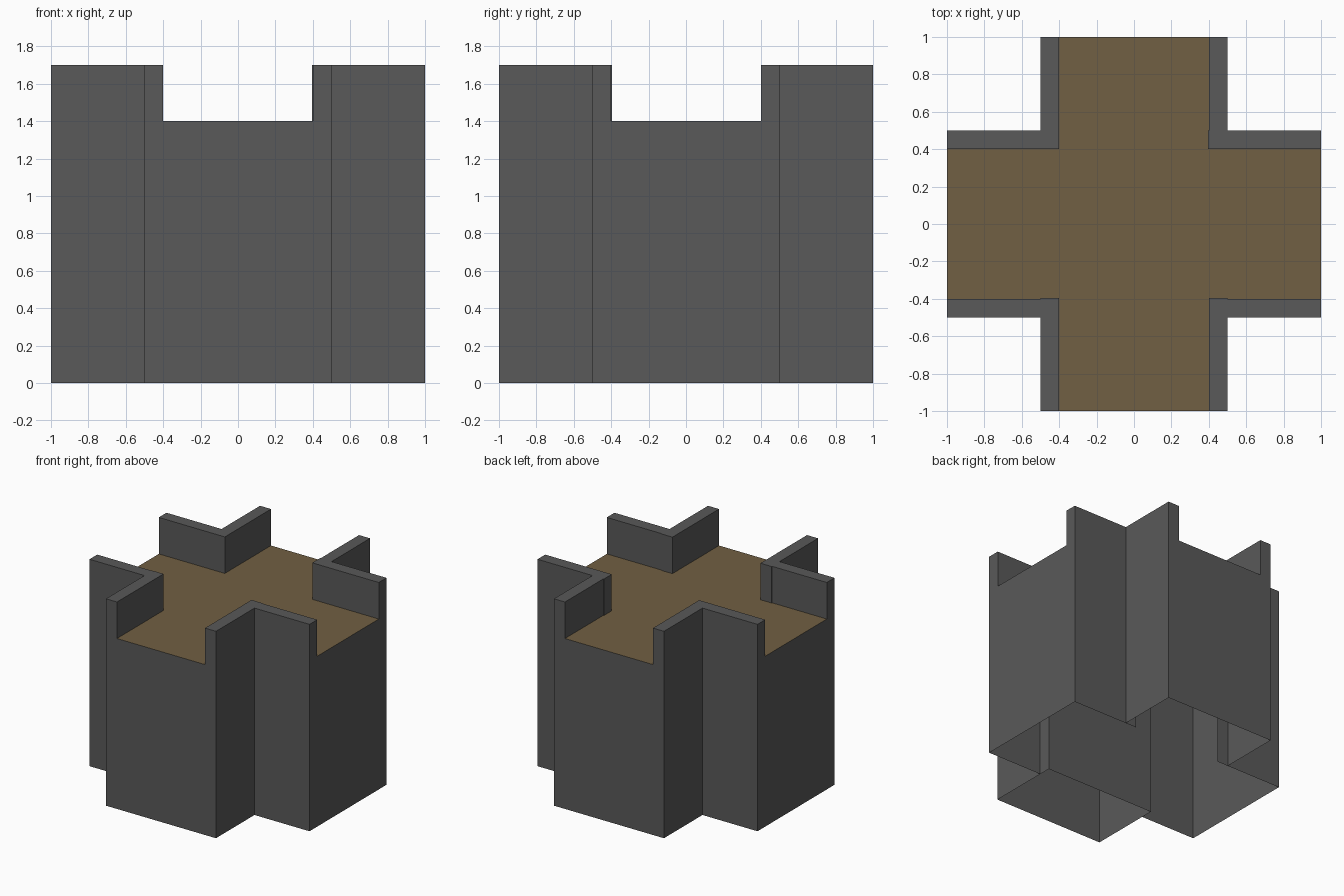
import bpy, bmesh, math
from mathutils import Matrix, Vector

if "Cube" in bpy.data.objects:
    bpy.data.objects.remove(bpy.data.objects["Cube"])

DECK, TOP = 1.4, 1.7      # deck height, parapet height
OUT, INN = 0.5, 0.4       # outer and inner half width of each arm


def material(name, rgb):
    m = bpy.data.materials.new(name)
    m.diffuse_color = (*rgb, 1)
    m.use_nodes = True
    m.node_tree.nodes["Principled BSDF"].inputs["Base Color"].default_value = m.diffuse_color
    return m


GREY = material("dark grey stone", (0.1, 0.1, 0.1))
BROWN = material("brown deck", (0.165, 0.115, 0.056))


def add_object(name, faces, mat):
    """Make one mesh object from a list of faces, each a list of 3D points."""
    bm = bmesh.new()
    for pts in faces:
        bm.faces.new([bm.verts.new(p) for p in pts])
    bmesh.ops.remove_doubles(bm, verts=bm.verts[:], dist=0.0005)
    me = bpy.data.meshes.new(name)
    bm.to_mesh(me)
    bm.free()
    me.materials.append(mat)
    bpy.context.collection.objects.link(bpy.data.objects.new(name, me))


def panel(p, q, z0, z1):
    return [(*p, z0), (*q, z0), (*q, z1), (*p, z1)]


walls = []

# Four L-shaped corner walls with parapet tops
for sx in (1, -1):
    for sy in (1, -1):
        outer = [(1, OUT), (OUT, OUT), (OUT, 1)]
        if sy < 0:        # slightly longer wall ends at the front
            inner = [(INN, 1), (INN, 0.395), (OUT, 0.395), (OUT, INN), (1, INN)]
        elif sx > 0:
            inner = [(INN, 1), (INN, OUT), (0.395, OUT), (0.395, INN), (1, INN)]
        else:
            inner = [(INN, 1), (INN, INN), (1, INN)]
        part = [[(x, y, TOP) for x, y in outer + inner]]
        part += [panel(p, q, 0, TOP) for p, q in zip(outer, outer[1:])]
        part += [panel(p, q, DECK, TOP) for p, q in zip(inner, inner[1:])]
        for f in part:
            f = [(x * sx, y * sy, z) for x, y, z in f]
            walls.append(f if sx * sy > 0 else f[::-1])

# Four end walls, each notched down to the deck
profile = [(-OUT, 0), (OUT, 0), (OUT, TOP), (INN, TOP), (INN, DECK),
           (-INN, DECK), (-INN, TOP), (-OUT, TOP)]
for i in range(4):
    rot = Matrix.Rotation(i * math.pi / 2, 3, 'Z')
    walls.append([tuple(rot @ Vector((x, -1, z))) for x, z in profile])

add_object("outer_walls", walls, GREY)

# Cross-shaped deck
cross = [(1, -INN), (1, INN), (INN, INN), (INN, 1), (-INN, 1), (-INN, INN),
         (-1, INN), (-1, -INN), (-INN, -INN), (-INN, -1), (INN, -1), (INN, -INN)]
add_object("deck", [[(x, y, DECK) for x, y in cross]], BROWN)

# Partition and corner returns inside the hollow base
add_object("inner_partitions", [
    panel((OUT, -INN), (-OUT, -INN), 0, DECK),
    panel((OUT, -OUT), (OUT, -INN), 0, DECK),
    panel((-OUT, -INN), (-OUT, -OUT), 0, DECK),
    panel((INN, OUT), (OUT, OUT), 0, DECK),
    panel((-OUT, OUT), (-INN, OUT), 0, DECK),
], GREY)
